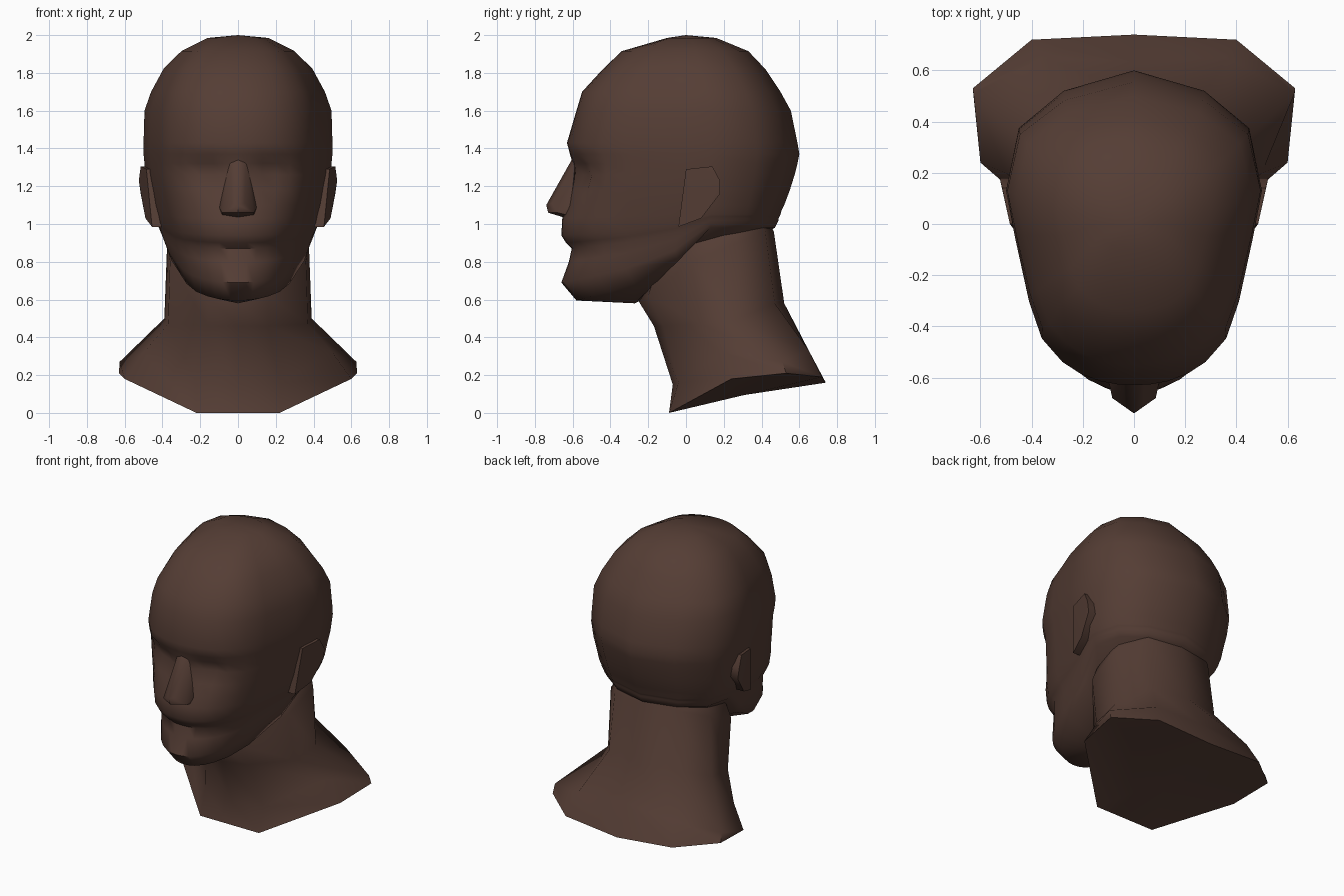
import bpy, bmesh, math

if "Cube" in bpy.data.objects:
    bpy.data.objects.remove(bpy.data.objects["Cube"])

skin = bpy.data.materials.new("dark_brown")
skin.diffuse_color = (0.09, 0.047, 0.035, 1)
skin.use_nodes = True
skin.node_tree.nodes["Principled BSDF"].inputs["Base Color"].default_value = skin.diffuse_color


def finish(bm, name, angle=55):
    bmesh.ops.recalc_face_normals(bm, faces=bm.faces)
    me = bpy.data.meshes.new(name)
    bm.to_mesh(me)
    bm.free()
    ob = bpy.data.objects.new(name, me)
    bpy.context.collection.objects.link(ob)
    me.materials.append(skin)
    bpy.ops.object.select_all(action='DESELECT')
    ob.select_set(True)
    bpy.context.view_layer.objects.active = ob
    bpy.ops.object.shade_smooth_by_angle(angle=math.radians(angle))
    return ob


def loft(name, halves, top, bottom, angle=55):
    """Skin half rings (front middle to back middle), mirrored in x, with fan caps."""
    bm = bmesh.new()
    rings = []
    for half in halves:
        pts = half + [(-x, y, z) for x, y, z in half[-2:0:-1]]
        rings.append([bm.verts.new(p) for p in pts])
    n = len(rings[0])
    for a, b in zip(rings, rings[1:]):
        for i in range(n):
            j = (i + 1) % n
            bm.faces.new((a[i], a[j], b[j], b[i]))
    for ring, tip in ((rings[0], top), (rings[-1], bottom)):
        c = bm.verts.new(tip)
        for i in range(n):
            bm.faces.new((ring[i], ring[(i + 1) % n], c))
    return finish(bm, name, angle)


def hull(name, pts, angle=55):
    bm = bmesh.new()
    for p in pts:
        bm.verts.new(p)
    res = bmesh.ops.convex_hull(bm, input=bm.verts)
    loose = [v for v in bm.verts if not v.link_faces]
    bmesh.ops.delete(bm, geom=loose, context='VERTS')
    return finish(bm, name, angle)


# Head: one egg-shaped section, scaled per row
EGG = [(0, -1), (.13, -.995), (.26, -.98), (.42, -.94), (.56, -.88), (.72, -.76),
       (.82, -.57), (.93, -.24), (1, 0), (.9, .52), (.55, .83), (0, 1)]
# z at the front, front y, back y, half width, rise towards the ear, chin taper
ROWS = [(1.985, -.10, .16, .16, 0, 0), (1.915, -.34, .33, .30, 0, 0),
        (1.82, -.44, .42, .395, 0, 0), (1.70, -.55, .50, .46, 0, 0),
        (1.60, -.58, .555, .495, 0, 0), (1.43, -.63, .59, .50, 0, 0),
        (1.37, -.615, .60, .50, 0, 0), (1.32, -.60, .59, .495, 0, 0),
        (1.26, -.60, .575, .49, 0, 0), (1.18, -.61, .55, .475, 0, 0),
        (1.10, -.625, .52, .465, 0, .03), (1.03, -.655, .505, .455, .04, .07),
        (.94, -.66, .50, .45, .11, .12), (.90, -.635, .495, .445, .14, .15),
        (.87, -.605, .49, .44, .16, .16), (.80, -.62, .49, .435, .22, .19),
        (.69, -.66, .48, .425, .31, .27), (.595, -.58, .47, .41, .385, .33)]
head = []
for z, front, back, w, rise, taper in ROWS:
    yc = .13 if z < 1.65 else .13 - (z - 1.65) * .3
    half = []
    for u, t in EGG:
        x = w * u * (1 + taper * min(t, 0))
        y = yc + t * ((yc - front) if t < 0 else (back - yc))
        k = min(t + 1, 1)
        # eye sockets
        if t < 0:
            y += .055 * math.exp(-((x - .17) / .09) ** 2 - ((z - 1.27) / .06) ** 2)
        half.append((x, y, z + rise * (.5 * k + .5 * k ** 4)))
    head.append(half)
loft("head", head, (0, 0, 2.0), (0, -.27, .58))

# Neck flaring into the shoulders, closed underneath
neck = [
    [(0, -.1, .95), (.12, -.1, .95), (.28, .05, 1.02), (.28, .25, 1.05), (.18, .36, 1.08), (0, .4, 1.08)],
    [(0, -.25, .59), (.16, -.2, .62), (.36, .03, .80), (.375, .27, .90), (.24, .42, .96), (0, .465, .96)],
    [(0, -.17, .46), (.16, -.12, .46), (.37, .08, .47), (.39, .28, .50), (.25, .47, .58), (0, .52, .58)],
    [(0, -.07, .15), (.22, -.04, .16), (.50, .20, .32), (.627, .51, .27), (.36, .65, .33), (0, .635, .35)],
    [(0, -.09, 0), (.22, -.09, 0), (.60, .24, .18), (.63, .53, .21), (.40, .72, .19), (0, .74, .16)],
]
loft("neck_and_shoulders", neck, (0, .15, 1.08), (0, .31, .095))

# Nose
side = [(.04, -.585, 1.34), (.035, -.71, 1.11), (.085, -.68, 1.06),
        (.10, -.61, 1.09), (.085, -.60, 1.04)]
hull("nose", [(0, -.605, 1.34), (0, -.74, 1.10), (0, -.73, 1.06), (0, -.63, 1.03)]
     + side + [(-x, y, z) for x, y, z in side])

# Ears
rim = [(.485, 0, 1.29), (.515, .14, 1.305), (.525, .18, 1.23), (.515, .18, 1.16),
       (.49, .08, 1.03), (.455, -.04, .985), (.475, .0, 1.12)]
for name, s in (("ear_right", 1), ("ear_left", -1)):
    hull(name, [(s * (x - d), y, z) for x, y, z in rim for d in (0, .07)])
